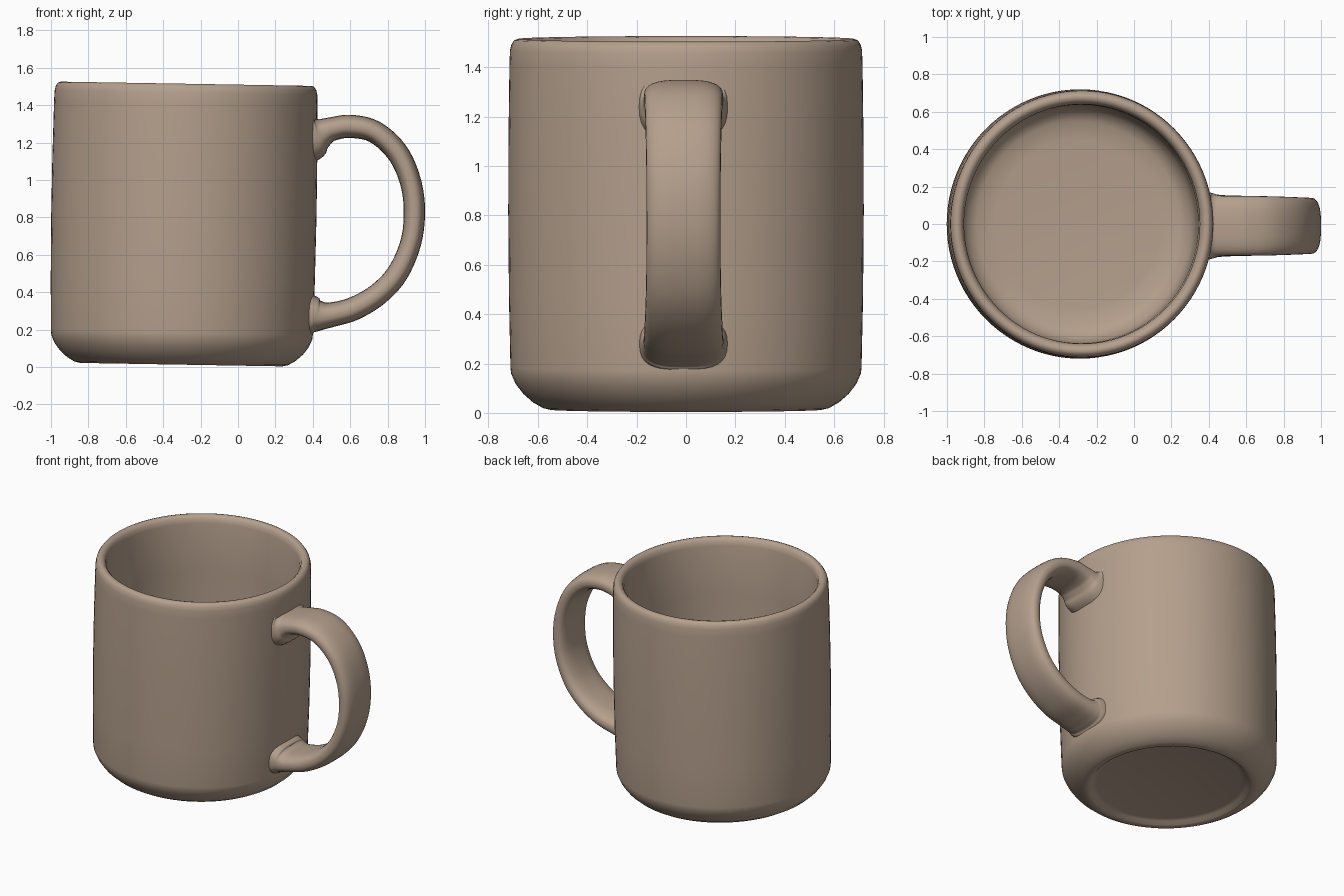
import bpy
import bmesh
import math
from mathutils import Vector

cube = bpy.data.objects.get("Cube")
if cube:
    bpy.data.objects.remove(cube, do_unlink=True)

clay = bpy.data.materials.new("beige clay")
clay.use_nodes = True
colour = (0.46, 0.35, 0.265, 1)
clay.diffuse_color = colour
clay.node_tree.nodes["Principled BSDF"].inputs["Base Color"].default_value = colour


def loft(name, rings, angle):
    """Join equal-sized closed rings into a capped, smooth-shaded skin."""
    bm = bmesh.new()
    loops = [[bm.verts.new(p) for p in ring] for ring in rings]
    for a, b in zip(loops, loops[1:]):
        for i in range(len(a)):
            j = (i + 1) % len(a)
            bm.faces.new((a[i], a[j], b[j], b[i]))
    bm.faces.new(loops[0])
    bm.faces.new(loops[-1])
    bmesh.ops.recalc_face_normals(bm, faces=bm.faces)
    mesh = bpy.data.meshes.new(name)
    bm.to_mesh(mesh)
    bm.free()
    mesh.materials.append(clay)
    obj = bpy.data.objects.new(name, mesh)
    bpy.context.collection.objects.link(obj)
    bpy.ops.object.select_all(action="DESELECT")
    obj.select_set(True)
    bpy.context.view_layer.objects.active = obj
    bpy.ops.object.shade_smooth_by_angle(angle=math.radians(angle))
    return obj


def spline(points, steps):
    """Catmull-Rom samples through the given control vectors."""
    pts = [points[0]] + points + [points[-1]]
    out = []
    for a, b, c, d in zip(pts, pts[1:], pts[2:], pts[3:]):
        for s in range(steps):
            t = s / steps
            out.append(0.5 * (2 * b + (c - a) * t + (2 * a - 5 * b + 4 * c - d) * t ** 2
                              + (3 * b - a - 3 * c + d) * t ** 3))
    return out + [points[-1]]


# Body: one continuous profile from recessed base, over the rim, to the inner floor
profile = [
    (0.02, 0.03), (0.48, 0.03), (0.51, 0.022), (0.53, 0.004), (0.55, 0.0), (0.58, 0.007),
    (0.62, 0.03), (0.66, 0.065), (0.69, 0.105), (0.708, 0.145), (0.711, 0.17),
    (0.717, 0.45), (0.72, 0.8), (0.719, 1.1), (0.715, 1.4), (0.713, 1.455),
    (0.707, 1.48), (0.695, 1.497), (0.68, 1.502), (0.663, 1.498), (0.648, 1.482),
    (0.64, 1.45), (0.638, 1.1), (0.638, 0.3), (0.63, 0.22), (0.6, 0.165),
    (0.55, 0.135), (0.45, 0.125), (0.02, 0.12),
]
SIDES = 96
turns = [2 * math.pi * i / SIDES for i in range(SIDES)]
body = loft("mug_body", [[(0.985 * r * math.cos(t), r * math.sin(t), z) for t in turns]
                         for r, z in profile], 50)
body.location = (-0.303, 0, 0.013)
body.rotation_euler.y = 0.017

# Handle: x, z, half thickness, half width along the loop, flared into the wall
path = [
    (0.375, 1.24, 0.16, 0.185), (0.42, 1.242, 0.13, 0.175), (0.45, 1.252, 0.083, 0.165),
    (0.5, 1.272, 0.064, 0.16), (0.6, 1.287, 0.062, 0.16), (0.73, 1.258, 0.06, 0.158),
    (0.85, 1.15, 0.059, 0.154), (0.92, 1.0, 0.057, 0.151), (0.943, 0.84, 0.057, 0.15),
    (0.925, 0.67, 0.056, 0.15), (0.855, 0.505, 0.058, 0.152), (0.75, 0.39, 0.06, 0.156),
    (0.62, 0.313, 0.063, 0.16), (0.5, 0.28, 0.066, 0.163), (0.44, 0.275, 0.08, 0.168),
    (0.41, 0.278, 0.1, 0.174), (0.37, 0.28, 0.12, 0.18),
]
stations = spline([Vector(p) for p in path], 5)
rings = []
for i, (x, z, thick, width) in enumerate(stations):
    step = stations[min(i + 1, len(stations) - 1)] - stations[max(i - 1, 0)]
    tangent = Vector((step[0], 0, step[1])).normalized()
    normal = tangent.cross(Vector((0, 1, 0)))
    ring = []
    for k in range(32):
        c, s = math.cos(math.pi * k / 16), math.sin(math.pi * k / 16)
        # Rounded-rectangle section
        u = math.copysign(abs(c) ** 0.7, c)
        v = math.copysign(abs(s) ** 0.8, s)
        ring.append(Vector((x, -0.01, z)) + normal * thick * v + Vector((0, width * u, 0)))
    rings.append(ring)
loft("mug_handle", rings, 60)
